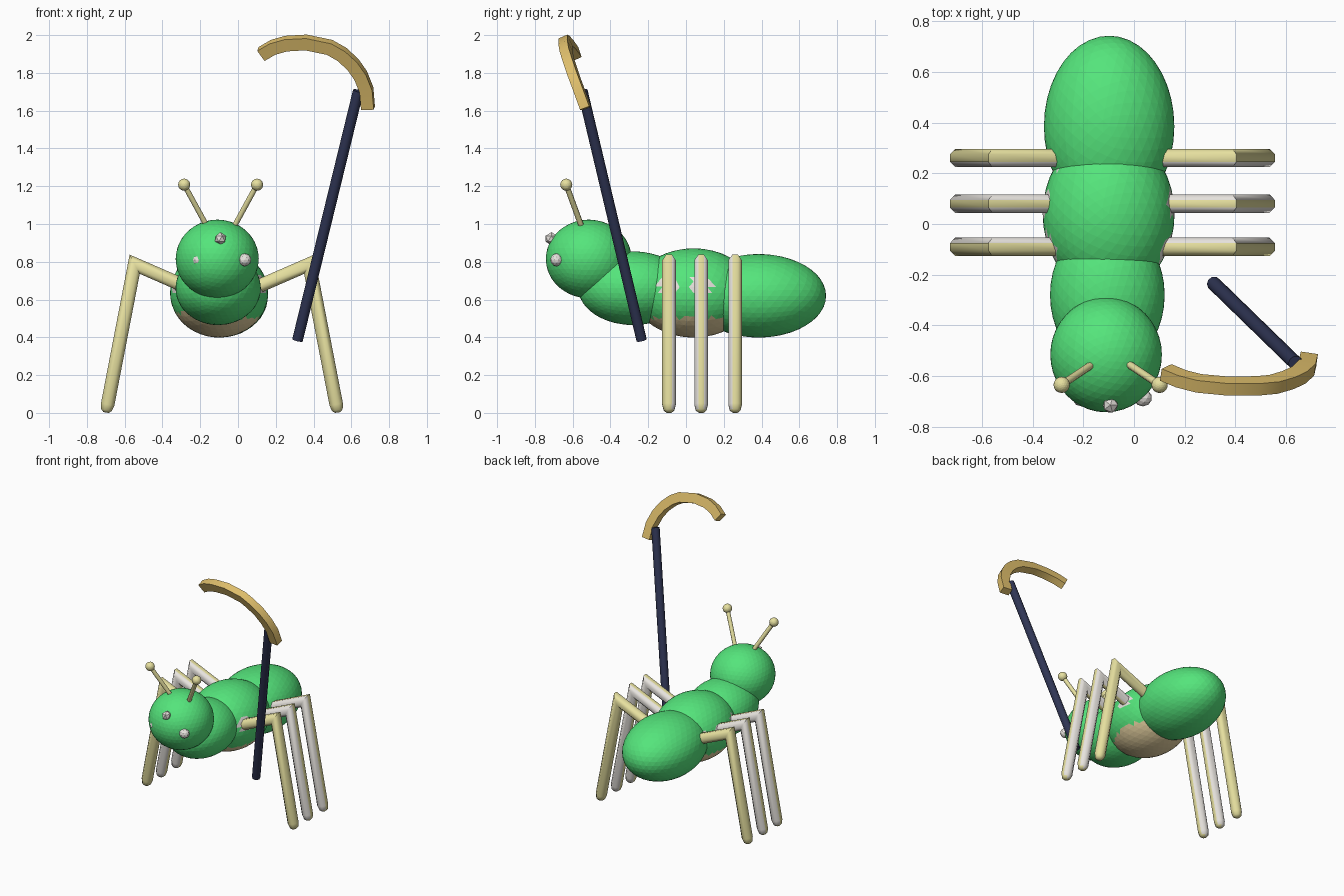
import bpy, bmesh, math
from mathutils import Vector, Matrix

cube = bpy.data.objects.get("Cube")
if cube:
    bpy.data.objects.remove(cube, do_unlink=True)


def material(name, rgb):
    m = bpy.data.materials.new(name)
    m.use_nodes = True
    m.diffuse_color = (*rgb, 1)
    m.node_tree.nodes["Principled BSDF"].inputs["Base Color"].default_value = (*rgb, 1)
    return m


GREEN = material("leaf green", (0.09, 0.78, 0.2))
CREAM = material("cream", (0.82, 0.77, 0.36))
TAN = material("belly tan", (0.8, 0.65, 0.36))
PALE = material("pale grey", (0.8, 0.77, 0.73))
GOLD = material("gold", (0.74, 0.52, 0.15))
NAVY = material("navy", (0.029, 0.036, 0.09))


def finish(bm, name, mats, rule=None, smooth=None):
    """Turn a bmesh into an object, choosing face materials by a rule."""
    bmesh.ops.recalc_face_normals(bm, faces=bm.faces)
    bm.normal_update()
    if rule:
        for f in bm.faces:
            f.material_index = rule(f)
    me = bpy.data.meshes.new(name)
    bm.to_mesh(me)
    bm.free()
    for m in mats:
        me.materials.append(m)
    ob = bpy.data.objects.new(name, me)
    bpy.context.collection.objects.link(ob)
    if smooth:
        bpy.ops.object.select_all(action='DESELECT')
        ob.select_set(True)
        bpy.context.view_layer.objects.active = ob
        bpy.ops.object.shade_smooth_by_angle(angle=math.radians(smooth))
    return ob


def ellipsoid(name, center, radii, mats, detail=4, rule=None):
    bm = bmesh.new()
    mat = Matrix.Translation(center) @ Matrix.Diagonal((*radii, 1))
    bmesh.ops.create_icosphere(bm, subdivisions=detail, radius=1, matrix=mat)
    return finish(bm, name, mats, rule)


def tube(name, path, half, mats, ref=(0, 1, 0), sides=8, scales=None, rule=None, smooth=None):
    """Sweep a mitred section along a path; half = extents along ref and across it."""
    pts = [Vector(p) for p in path]
    bm = bmesh.new()
    rings = []
    for i, p in enumerate(pts):
        a = (p - pts[i - 1]).normalized() if i else (pts[1] - p).normalized()
        b = (pts[i + 1] - p).normalized() if i < len(pts) - 1 else a
        t = (a + b).normalized()
        side = Vector(ref)
        side = (side - t * side.dot(t)).normalized()
        up = t.cross(side) / max(0.4, t.dot(a))
        s = scales[i] if scales else 1
        ring = []
        for k in range(sides):
            ang = 2 * math.pi * (k + 0.5) / sides
            c = math.cos(math.pi / sides)
            ring.append(bm.verts.new(p + (side * math.cos(ang) * half[0]
                                          + up * math.sin(ang) * half[1]) * s / c))
        rings.append(ring)
    for r0, r1 in zip(rings, rings[1:]):
        for k in range(sides):
            j = (k + 1) % sides
            bm.faces.new((r0[k], r0[j], r1[j], r1[k]))
    bm.faces.new(rings[0])
    bm.faces.new(rings[-1])
    return finish(bm, name, mats, rule, smooth)


LEG_ROWS = (("front", -0.09, -1), ("middle", 0.08, 0), ("back", 0.26, 1))
MID_X = -0.085


def body_rule(f):
    """Tan belly, pale patches under the leg roots, green elsewhere."""
    c = f.calc_center_median()
    if c.z < (0.53 if c.x < MID_X else 0.505):
        return 1
    near = any(math.hypot(c.y - y, c.z - 0.68) < 0.055 for _, y, _ in LEG_ROWS)
    return 2 if near and abs(c.x - MID_X) > 0.18 else 0


# Body segments
ellipsoid("head", (-0.11, -0.515, 0.815), (0.22, 0.227, 0.208), [GREEN])
ellipsoid("neck_segment", (-0.105, -0.28, 0.66), (0.226, 0.29, 0.195), [GREEN])
ellipsoid("middle_segment", (-0.1, 0.04, 0.635), (0.26, 0.32, 0.236),
          [GREEN, TAN, PALE], rule=body_rule)
ellipsoid("abdomen", (-0.098, 0.385, 0.62), (0.257, 0.357, 0.221), [GREEN])

# Eyes and faceted nose
for label, x in (("right", -0.207), ("left", 0.035)):
    ellipsoid(label + "_eye", (x, -0.685, 0.81), (0.036, 0.034, 0.034), [PALE], 2)
ellipsoid("nose", (-0.093, -0.713, 0.922), (0.033, 0.035, 0.035), [PALE], 1)

# Antennae with ball tips
for label, s in (("right", -1), ("left", 1)):
    tip = (-0.092 + s * 0.193, -0.634, 1.208)
    tube(label + "_antenna", [(-0.092 + s * 0.06, -0.545, 0.965), tip],
         (0.014, 0.014), [CREAM], smooth=50)
    ellipsoid(label + "_antenna_ball", tip, (0.032, 0.032, 0.032), [CREAM], 3)

# Three pairs of bent legs; the sides facing between legs are pale
for row, y, outer in LEG_ROWS:
    def leg_rule(f, outer=outer):
        ny = f.normal.y
        return int(abs(ny) > 0.6 and ny * outer <= 0)
    for label, s in (("right", -1), ("left", 1)):
        path = [(MID_X + s * dx, y, z) for dx, z in
                ((0.17, 0.66), (0.462, 0.787), (0.605, 0.045), (0.611, 0.015), (0.613, 0.002))]
        tube(f"{row}_{label}_leg", path, (0.036, 0.036), [CREAM, PALE],
             scales=(1, 1, 1, 0.8, 0.4), rule=leg_rule, smooth=50)

# Walking stick: straight shaft and curved handle
tube("stick_shaft", [(0.315, -0.235, 0.385), (0.637, -0.548, 1.705)],
     (0.027, 0.027), [NAVY], sides=10, smooth=50)
tube("stick_handle",
     [(0.125, -0.585, 1.9), (0.185, -0.61, 1.935), (0.255, -0.628, 1.955), (0.36, -0.638, 1.961),
      (0.485, -0.638, 1.935), (0.55, -0.632, 1.898), (0.608, -0.615, 1.845), (0.65, -0.595, 1.785),
      (0.68, -0.567, 1.71), (0.688, -0.532, 1.613)],
     (0.026, 0.034), [GOLD], ref=(0.12, 0.91, 0.4), sides=4, smooth=40)
